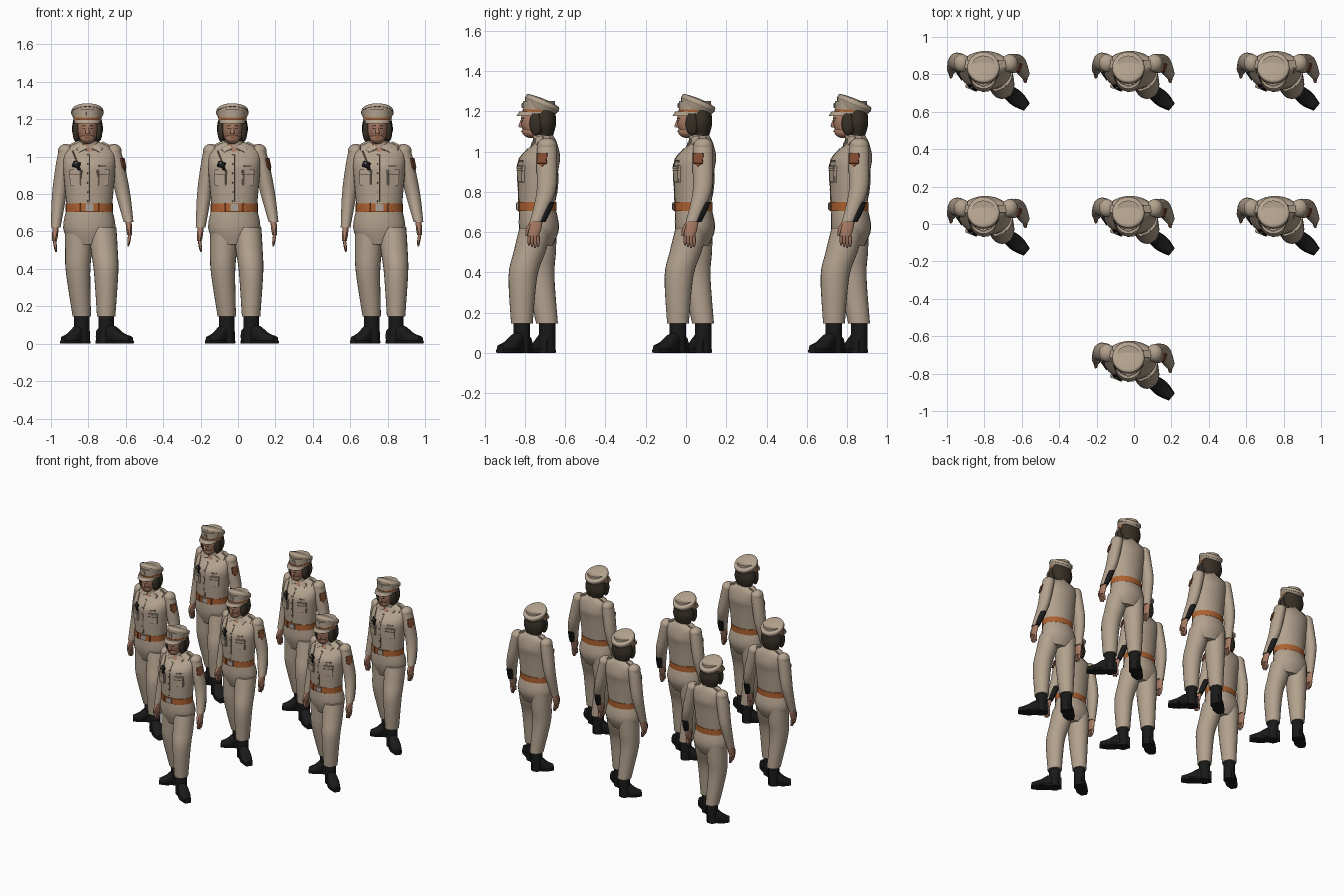
import bpy, bmesh, math
from mathutils import Matrix, Vector, bvhtree

if "Cube" in bpy.data.objects:
    bpy.data.objects.remove(bpy.data.objects["Cube"], do_unlink=True)

parts = []
FORWARD = Vector((0, 1, 0))
DOWN = Vector((0, 0, -1))
INWARD = Vector((-1, 0, 0))


def material(name, red, green, blue):
    mat = bpy.data.materials.new(name)
    mat.use_nodes = True
    mat.diffuse_color = (red, green, blue, 1)
    shader = next(node for node in mat.node_tree.nodes if node.type == 'BSDF_PRINCIPLED')
    shader.inputs["Base Color"].default_value = mat.diffuse_color
    return mat


KHAKI = material("khaki cloth", .45, .36, .27)
SEAM = material("dark khaki seam", .17, .13, .09)
SKIN = material("skin", .4, .2, .13)
LEATHER = material("orange leather", .42, .12, .03)
HAIR = material("dark brown hair", .04, .03, .02)
BLACK = material("black leather", .01, .01, .01)
PATCH = material("red brown patch", .22, .07, .03)
METAL = material("buckle metal", .4, .36, .32)


def keep(name, data, mat):
    data.materials.append(mat)
    part = bpy.data.objects.new(name, data)
    bpy.context.collection.objects.link(part)
    parts.append(part)
    return part


def finish(name, bm, mat):
    bmesh.ops.recalc_face_normals(bm, faces=bm.faces)
    mesh = bpy.data.meshes.new(name)
    bm.to_mesh(mesh)
    bm.free()
    for face in mesh.polygons:
        face.use_smooth = True
    mesh.set_sharp_from_angle(angle=math.radians(50))
    return keep(name, mesh, mat)


def blend(rings, steps):
    """Smooth Catmull-Rom run through the given rings."""
    last = len(rings) - 1
    for i in range(last):
        near = [Vector(rings[max(0, min(last, i + k))]) for k in (-1, 0, 1, 2)]
        before, start, end, after = near
        for step in range(steps):
            t = step / steps
            yield (start + (end - before) * t / 2
                   + (before * 2 - start * 5 + end * 4 - after) * t ** 2 / 2
                   + (start * 3 - before - end * 3 + after) * t ** 3 / 2)
    yield Vector(rings[last])


def loft(name, rings, mat, matrix=Matrix(), sides=24, steps=4, power=2):
    """Closed body through oval rings: x, y, z, half width, half depth."""
    def bulge(value):
        return math.copysign(abs(value) ** (2 / power), value)

    bm, loops = bmesh.new(), []
    for x, y, z, wide, deep in blend(rings, steps):
        turns = [math.tau * i / sides for i in range(sides)]
        loops.append([bm.verts.new((x + wide * bulge(math.cos(a)), y + deep * bulge(math.sin(a)), z))
                      for a in turns])
    for low, high in zip(loops, loops[1:]):
        for i in range(sides):
            bm.faces.new((low[i - 1], low[i], high[i], high[i - 1]))
    bm.faces.new(loops[0])
    bm.faces.new(loops[-1])
    bm.transform(matrix)
    return finish(name, bm, mat)


def limb(name, joints, widths, mat, depth=1.2, **options):
    rings = [(*joint, width, width * depth) for joint, width in zip(joints, widths)]
    return loft(name, rings, mat, **options)


def hoop(name, centre, wide, deep, height, mat):
    ends = [Vector(centre) + DOWN * height * k for k in (.5, -.5)]
    return limb(name, ends, (wide, wide), mat, deep / wide, steps=1, sides=32)


def ball(name, centre, radii, mat):
    bm = bmesh.new()
    shape = Matrix.Translation(centre) @ Matrix.Diagonal((*radii, 1))
    bmesh.ops.create_uvsphere(bm, u_segments=24, v_segments=16, radius=1, matrix=shape)
    return finish(name, bm, mat)


def cast(host, spot, look):
    """Surface point and normal, aimed just off the mesh's own edges."""
    mesh = host.data
    tree = bvhtree.BVHTree.FromPolygons([v.co for v in mesh.vertices], [f.vertices for f in mesh.polygons])
    aim = Vector(spot) + Vector((.001, .001, .001))
    point, normal, _, _ = tree.ray_cast(aim - look, look)
    return point, normal


def pin(name, host, spot, size, mat, look=FORWARD, roll=0):
    """Rounded plate (width, thickness, height) lying on the host's surface."""
    point, normal = cast(host, spot, look)
    across = (-normal).cross(FORWARD if look == DOWN else -DOWN).normalized()
    frame = Matrix((across, -normal, across.cross(-normal))).transposed().to_4x4()
    bm = bmesh.new()
    bmesh.ops.create_cube(bm, size=1, matrix=Matrix.Diagonal((*size, 1)))
    bmesh.ops.bevel(bm, geom=bm.edges[:], offset=min(size) / 4, segments=2, affect='EDGES')
    bm.transform(Matrix.Translation(point) @ frame @ Matrix.Rotation(roll, 4, 'Y'))
    return finish(name, bm, mat)


def cord(name, points, radius, mat):
    curve = bpy.data.curves.new(name, 'CURVE')
    curve.dimensions = '3D'
    curve.bevel_depth, curve.bevel_resolution, curve.resolution_u = radius, 1, 5
    spline = curve.splines.new('BEZIER')
    spline.bezier_points.add(len(points) - 1)
    for knot, point in zip(spline.bezier_points, points):
        knot.co = point
        knot.handle_left_type = knot.handle_right_type = 'AUTO'
    keep(name, curve, mat)


# Trouser seat, shirt and belt share one body axis
axis = -.02
loft("trouser_seat", [(axis, .04, .53, .1, .07), (axis, .045, .62, .14, .1), (axis, .035, .74, .116, .086)], KHAKI)
shirt = loft("shirt_body", [(axis, .035, .72, .12, .09), (axis, .04, .9, .137, .1), (axis, .05, .97, .14, .1),
                            (axis, .075, 1.04, .13, .06), (axis, .07, 1.08, .05, .045)], KHAKI, sides=32)
belt = hoop("belt", (axis, .035, .727), .126, .097, .044, LEATHER)
pin("belt_buckle", belt, (axis, 0, .727), (.042, .012, .036), METAL)
for side in (-1, 1):
    pin("belt_loop", belt, (axis + side * .05, 0, .727), (.012, .012, .05), LEATHER)

# Legs, boots, sleeves and hands from their joints
poses = {
    "right": [(-.075, .05, .62), (-.08, .05, .38), (-.06, .085, .145), (-.16, .015, 0),
              (-.145, .085, 1.03), (-.18, .09, .8), (-.2, .055, .62)],
    "left": [(.05, .03, .62), (.07, -.035, .38), (.07, -.04, .145), (.2, -.148, 0),
             (.11, .085, 1.03), (.16, .08, .8), (.19, .03, .65)],
}
sleeves = {}
for side, pose in poses.items():
    hip, knee, ankle, toe, shoulder, elbow, wrist = map(Vector, pose)
    out = 1 if side == "left" else -1
    limb(side + "_trouser_leg", [hip, hip.lerp(knee, .5), knee, ankle], (.075, .072, .065, .049), KHAKI, 1.1)
    floor = Vector((ankle.x, ankle.y, 0))
    limb(side + "_boot_shaft", [floor, floor + Vector((0, 0, .17))], (.041, .041), BLACK, 1)

    # The foot runs level from heel to toe
    heel = floor + (floor - toe) * .3
    ahead = toe - heel
    along = ahead.normalized()
    frame = Matrix((along.cross(DOWN), -DOWN, along)).transposed().to_4x4()
    frame.translation = heel
    shape = ((0, .026, .08), (.4, .035, .1), (.7, .04, .06), (1, .022, .04))
    for piece, extra, power in (("_boot_foot", 0, 2.6), ("_boot_sole", .003, 4)):
        rings = []
        for reach, width, height in shape:
            half = .009 if extra else height / 2
            rings.append((0, half, reach * (ahead.length + extra), width + extra, half))
        loft(side + piece, rings, BLACK, frame, power=power)

    ball(side + "_shoulder", shoulder, (.043, .048, .038), KHAKI)
    upper = shoulder.lerp(elbow, .35)
    sleeves[side] = limb(side + "_sleeve", [shoulder, upper, elbow, wrist], (.04, .043, .039, .026), KHAKI)
    knuckles = wrist + Vector((out * .006, -.012, -.07))
    limb(side + "_palm", [wrist, wrist.lerp(knuckles, .5), knuckles], (.016, .016, .013), SKIN, 2)
    for k in range(4):
        root = knuckles + FORWARD * (k - 1.5) * .015
        tip = root + DOWN * (.06 - abs(k - 2) * .007) + INWARD * out * .008
        limb(side + "_finger", [root, root.lerp(tip, .6), tip], (.009, .008, .004), SKIN, 1, sides=8)
    thumb = wrist - FORWARD * .02
    limb(side + "_thumb", [thumb, thumb.lerp(knuckles, .5) - FORWARD * .025, knuckles - FORWARD * .035],
         (.01, .009, .005), SKIN, 1, sides=8)

# Dark band behind the left forearm, using the left arm's joints
behind = FORWARD * .022
limb("forearm_band", [elbow.lerp(wrist, k / 3) + behind for k in range(1, 4)], (.026, .024, .018), BLACK, 1.4)

# Shirt details, pinned to the cloth
front = [cast(shirt, (axis, 0, .76 + k * .05), FORWARD)[0] for k in range(6)]
cord("shirt_front_seam", front, .0025, SEAM)
for point in front:
    ball("shirt_button", point + INWARD * .01, (.004, .004, .004), SEAM)
for side in (-1, 1):
    pocket = axis + side * .073
    pin("chest_pocket", shirt, (pocket, 0, .885), (.066, .02, .078), KHAKI)
    pin("pocket_flap", shirt, (pocket, 0, .918), (.072, .026, .026), KHAKI)
    pin("pocket_flap_edge", shirt, (pocket, 0, .904), (.068, .024, .005), SEAM)
    pin("collar_flap", shirt, (axis + side * .04, 0, 1.04), (.056, .016, .036), KHAKI, roll=side * .5)
    pin("shoulder_strap", shirt, (axis + side * .1, .08, 1), (.08, .014, .042), KHAKI, DOWN)
    pin("shoulder_strap_end", shirt, (axis + side * .12, .08, 1), (.012, .018, .044), SEAM, DOWN)
    seam = [cast(shirt, (axis + side * .1, .03 + k * .018, 1), DOWN)[0] for k in range(5)]
    cord("shoulder_seam", seam, .0025, SEAM)
hoop("collar_stand", (axis, .065, 1.065), .052, .05, .04, KHAKI)
pin("open_neck", shirt, (axis, 0, 1.04), (.03, .009, .05), SKIN)
pin("chest_badge", shirt, (-.09, 0, .957), (.045, .014, .034), BLACK, roll=.3)
pin("badge_center", shirt, (-.09, 0, .962), (.018, .02, .014), METAL)
pin("badge_drop", shirt, (-.075, 0, .93), (.016, .024, .03), BLACK, roll=-.4)
chain = [cast(shirt, (-.11 + k * .012, 0, 1.03 - k * .03), FORWARD)[0] for k in range(4)]
cord("shoulder_cord", chain, .004, SEAM)
pin("name_strip", shirt, (.05, 0, .95), (.045, .008, .011), SEAM)
pin("sleeve_patch", sleeves["left"], (0, .06, .965), (.05, .009, .056), PATCH, INWARD)
pin("sleeve_patch_tip", sleeves["left"], (0, .06, .944), (.034, .008, .034), PATCH, INWARD, math.pi / 4)

# Head, face and bobbed hair
middle = -.03
limb("neck", [(middle, .05, 1.03), (middle, .05, 1.12)], (.034, .034), SKIN, 1)
face = ball("head", (middle, .03, 1.15), (.055, .075, .085), SKIN)
chin = ball("chin", (middle, .005, 1.1), (.04, .044, .033), SKIN)
limb("nose", [(middle, -.04, 1.12), (middle, -.043, 1.13), (middle, -.037, 1.16)], (.01, .011, .006), SKIN)
pin("mouth", chin, (middle, 0, 1.1), (.026, .006, .006), PATCH)
for side in (-1, 1):
    pin("eye", face, (middle + side * .021, 0, 1.15), (.015, .006, .006), HAIR)
    pin("eyebrow", face, (middle + side * .022, 0, 1.164), (.024, .006, .005), HAIR, roll=side * .1)
    ball("side_hair", (middle + side * .06, .03, 1.14), (.02, .032, .06), HAIR)
loft("back_hair", [(middle, .08, 1.08, .06, .035), (middle, .075, 1.14, .083, .055), (middle, .07, 1.21, .073, .054)], HAIR)

# Peaked cap: band, strap, visor and raked crown
band = hoop("cap_band", (middle, .045, 1.22), .073, .08, .064, KHAKI)
hoop("cap_strap", (middle, .045, 1.203), .075, .082, .012, LEATHER)
limb("cap_visor", [(middle, 0, 1.176), (middle, .015, 1.2)], (.067, .067), KHAKI, 1)
rake = Matrix.Translation((middle, .06, 1.238)) @ Matrix.Rotation(math.radians(-23), 4, 'X')
limb("cap_crown", [DOWN * drop for drop in (.045, .01, -.005, -.018, -.025)], (.07, .084, .086, .075, .012),
     KHAKI, 1.04, matrix=rake)
limb("cap_piping", [DOWN * .006, DOWN * .003], (.087, .087), SEAM, 1.04, matrix=rake)
pin("cap_badge", band, (middle, 0, 1.228), (.022, .012, .026), METAL)

# Seven figures: two full ranks and one leader in front
gap = .775
places = [(x, y) for y in (0, 1) for x in (-1, 0, 1) if x or y] + [(0, -1)]
for part in list(parts):
    for x, y in places:
        twin = part.copy()
        twin.location = (x * gap, y * gap, 0)
        bpy.context.collection.objects.link(twin)
